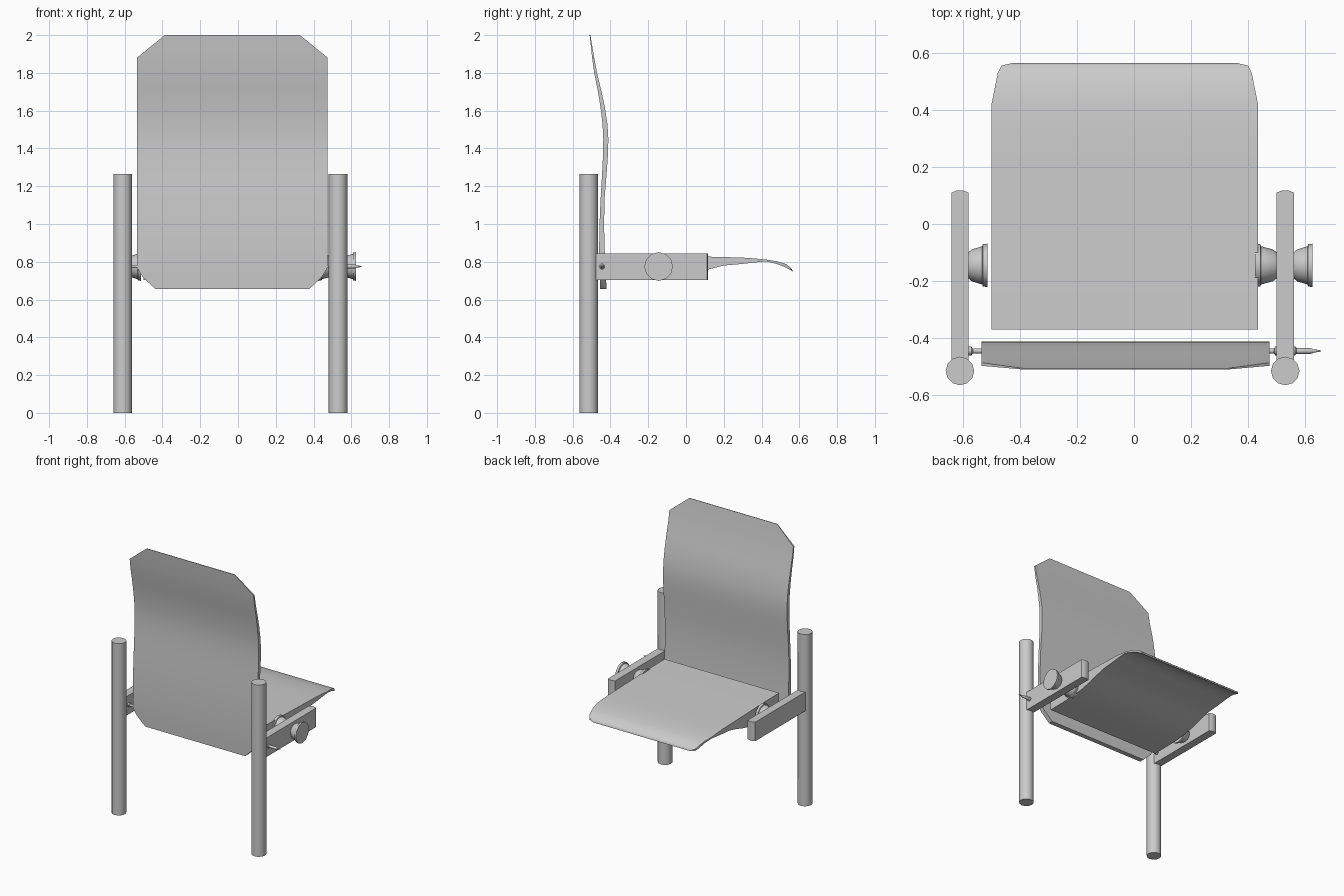
import bpy, bmesh
from math import cos, sin, pi


def finish(name, bm, angle=35):
    bmesh.ops.recalc_face_normals(bm, faces=bm.faces[:])
    me = bpy.data.meshes.new(name)
    bm.to_mesh(me)
    bm.free()
    ob = bpy.data.objects.new(name, me)
    bpy.context.collection.objects.link(ob)
    bpy.ops.object.select_all(action='DESELECT')
    bpy.context.view_layer.objects.active = ob
    ob.select_set(True)
    bpy.ops.object.shade_smooth_by_angle(angle=angle * pi / 180)
    return ob


def loft(name, loops):
    """Skin a list of equal-length closed loops and cap both ends."""
    bm = bmesh.new()
    rings = [[bm.verts.new(p) for p in loop] for loop in loops]
    n = len(rings[0])
    for a, b in zip(rings, rings[1:]):
        for i in range(n):
            j = (i + 1) % n
            bm.faces.new((a[i], a[j], b[j], b[i]))
    bm.faces.new(rings[0])
    bm.faces.new(rings[-1])
    return finish(name, bm)


def turned_x(name, profile, y, z, sides=12):
    """Turned part along x from (x, radius) pairs."""
    loft(name, [[(x, y + r * cos(2 * pi * i / sides), z + r * sin(2 * pi * i / sides))
                 for i in range(sides)] for x, r in profile])


# Backrest: wavy tapering panel (z, half width, rear y, front y)
CX = -0.03
back = [(0.655, 0.407, -0.455, -0.420), (0.72, 0.475, -0.457, -0.424),
        (0.77, 0.505, -0.459, -0.427), (0.85, 0.505, -0.460, -0.430),
        (1.00, 0.505, -0.458, -0.434), (1.15, 0.505, -0.451, -0.430),
        (1.27, 0.505, -0.444, -0.420), (1.37, 0.505, -0.439, -0.413),
        (1.45, 0.505, -0.438, -0.411), (1.53, 0.505, -0.442, -0.416),
        (1.62, 0.505, -0.453, -0.430), (1.70, 0.505, -0.466, -0.447),
        (1.80, 0.505, -0.486, -0.471), (1.88, 0.505, -0.497, -0.486),
        (2.00, 0.358, -0.510, -0.506)]
loft("backrest", [[(CX - w, a, z), (CX + w, a, z), (CX + w, b, z), (CX - w, b, z)]
                  for z, w, a, b in back])

# Seat: wedge with rolled front lip (y, half width, bottom z, top z)
SX = -0.0325
seat = [(-0.37, 0.467, 0.703, 0.838), (-0.20, 0.467, 0.705, 0.836),
        (-0.05, 0.467, 0.717, 0.832), (0.05, 0.467, 0.738, 0.829),
        (0.12, 0.467, 0.760, 0.827), (0.20, 0.467, 0.780, 0.825),
        (0.30, 0.467, 0.789, 0.822), (0.36, 0.467, 0.796, 0.818),
        (0.42, 0.467, 0.802, 0.812), (0.48, 0.455, 0.789, 0.803),
        (0.53, 0.445, 0.769, 0.788), (0.555, 0.432, 0.755, 0.768),
        (0.565, 0.390, 0.748, 0.753)]
loft("seat", [[(SX - w, y, a), (SX + w, y, a), (SX + w, y, b), (SX - w, y, b)]
              for y, w, a, b in seat])

# Posts and side rails
for side, x in (("left", -0.61), ("right", 0.53)):
    loft(side + "_post", [[(x + 0.05 * cos(i * pi / 6), -0.515 + 0.05 * sin(i * pi / 6), z)
                           for i in range(12)] for z in (0, 1.265)])
    plan = [(-0.03, -0.48), (0.03, -0.48), (0.03, 0.11), (0.012, 0.117),
            (-0.012, 0.117), (-0.03, 0.11)]
    loft(side + "_rail", [[(x + dx, y, z) for dx, y in plan] for z in (0.703, 0.843)])

# Bell shaped knobs: narrow against the rail, wide flange outward
bell = [(-0.005, 0.042), (0.012, 0.056), (0.038, 0.064), (0.048, 0.067),
        (0.050, 0.074), (0.066, 0.076)]
for name, x, d in (("left_inner_knob", -0.58, 1), ("right_inner_knob", 0.50, -1.15),
                   ("right_outer_knob", 0.56, 1)):
    turned_x(name, [(x + d * t, r) for t, r in bell], -0.145, 0.775)

# Pivot pins holding the backrest
turned_x("left_pin", [(-0.59, 0.015), (-0.57, 0.015), (-0.565, 0.009), (-0.52, 0.009)], -0.445, 0.775)
turned_x("right_pin", [(0.46, 0.009), (0.49, 0.009), (0.495, 0.015), (0.565, 0.015), (0.57, 0.010),
                       (0.62, 0.010), (0.63, 0.006), (0.655, 0.002)], -0.445, 0.775)
